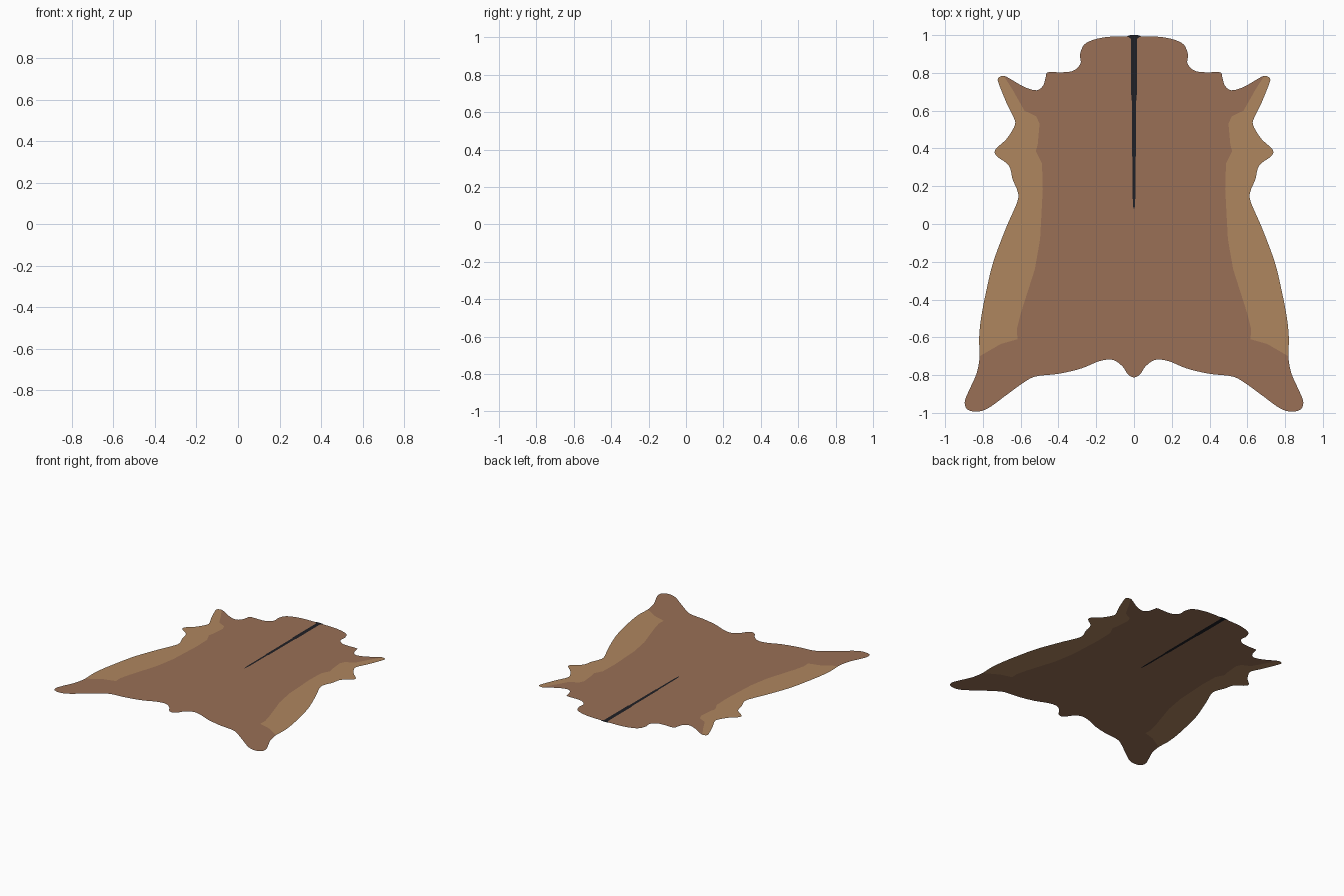
import bpy, bmesh
from mathutils import Vector

STEPS = 5

# right half of the hide edge, from the neck round to the tail
EDGE = [(0.035, 0.994), (0.16, 0.988), (0.255, 0.957), (0.285, 0.90), (0.283, 0.85),
        (0.32, 0.812), (0.38, 0.803), (0.455, 0.803), (0.467, 0.78), (0.48, 0.735),
        (0.515, 0.708), (0.58, 0.725), (0.65, 0.765), (0.69, 0.784), (0.72, 0.77),
        (0.713, 0.735), (0.67, 0.63), (0.635, 0.56), (0.632, 0.52), (0.675, 0.45),
        (0.733, 0.395), (0.727, 0.36), (0.663, 0.31), (0.642, 0.235), (0.617, 0.175),
        (0.617, 0.12), (0.675, -0.015), (0.743, -0.195), (0.78, -0.345), (0.81, -0.50),
        (0.82, -0.61), (0.817, -0.70), (0.833, -0.79), (0.875, -0.885), (0.896, -0.94),
        (0.884, -0.98), (0.838, -0.993), (0.775, -0.977), (0.675, -0.905), (0.585, -0.84),
        (0.52, -0.807), (0.40, -0.793), (0.28, -0.765), (0.18, -0.725), (0.11, -0.72),
        (0.06, -0.755), (0.033, -0.795), (0.0, -0.812)]
EAR, HIP = 13, 31          # edge points where the light flank starts and ends

# colour seam between the back and the light flank, ear to hip
SEAM = [(0.645, 0.715), (0.58, 0.60), (0.517, 0.57), (0.50, 0.53), (0.51, 0.42),
        (0.52, 0.385), (0.487, 0.32), (0.483, 0.185), (0.497, -0.08), (0.525, -0.24),
        (0.60, -0.475), (0.62, -0.555), (0.617, -0.61), (0.705, -0.635)]

# right side of the dark spine stripe, tip to neck
SPINE = [(0.0, 0.08), (0.004, 0.09), (0.007, 0.14), (0.008, 0.355), (0.011, 0.36),
         (0.012, 0.682), (0.016, 0.685), (0.016, 0.98)]


def smooth(points):
    """Catmull-Rom curve through the points."""
    p = [Vector(q) for q in points]
    p = [p[0]] + p + [Vector((-p[-2].x, p[-2].y))]
    out = []
    for a, b, c, d in zip(p, p[1:], p[2:], p[3:]):
        for i in range(STEPS):
            t = i / STEPS
            v = 0.5 * (2 * b + (c - a) * t + (2 * a - 5 * b + 4 * c - d) * t * t
                       + (3 * b - a - 3 * c + d) * t ** 3)
            out.append((v.x, v.y))
    return out + [points[-1]]


def flip(points):
    """Mirror across the spine, running the other way."""
    return [(-x, y) for x, y in reversed(points)]


def material(name, rgb):
    m = bpy.data.materials.new(name)
    m.diffuse_color = (*rgb, 1)
    return m


def sheet(name, outline, mat):
    """Flat upward-facing sheet with the given outline."""
    bm = bmesh.new()
    f = bm.faces.new([bm.verts.new((x, y, 0)) for x, y in outline])
    f.normal_update()
    if f.normal.z < 0:
        f.normal_flip()
    bmesh.ops.triangulate(bm, faces=[f])
    me = bpy.data.meshes.new(name)
    bm.to_mesh(me)
    bm.free()
    me.materials.append(mat)
    ob = bpy.data.objects.new(name, me)
    bpy.context.collection.objects.link(ob)


brown = material("brown_hair", (0.32, 0.16, 0.093))
tan = material("tan_hair", (0.43, 0.24, 0.114))
dark = material("dark_hair", (0.014, 0.014, 0.018))

edge = smooth(EDGE)
ear, hip = EAR * STEPS, HIP * STEPS

# brown back, with a slot for the spine stripe
half = edge[:ear + 1] + SEAM + edge[hip:]
slot = SPINE + flip(SPINE[1:])
sheet("hide_back", half + flip(half[:-1]) + flip(SPINE[1:]) + SPINE, brown)

# light flanks
flank = edge[ear:hip + 1] + SEAM[::-1]
sheet("flank_right", flank, tan)
sheet("flank_left", flip(flank), tan)

# dark spine stripe with a small flare at the neck
stripe = SPINE + [EDGE[0], (0.02, 1.0)]
sheet("spine_stripe", stripe + flip(stripe[1:]), dark)
